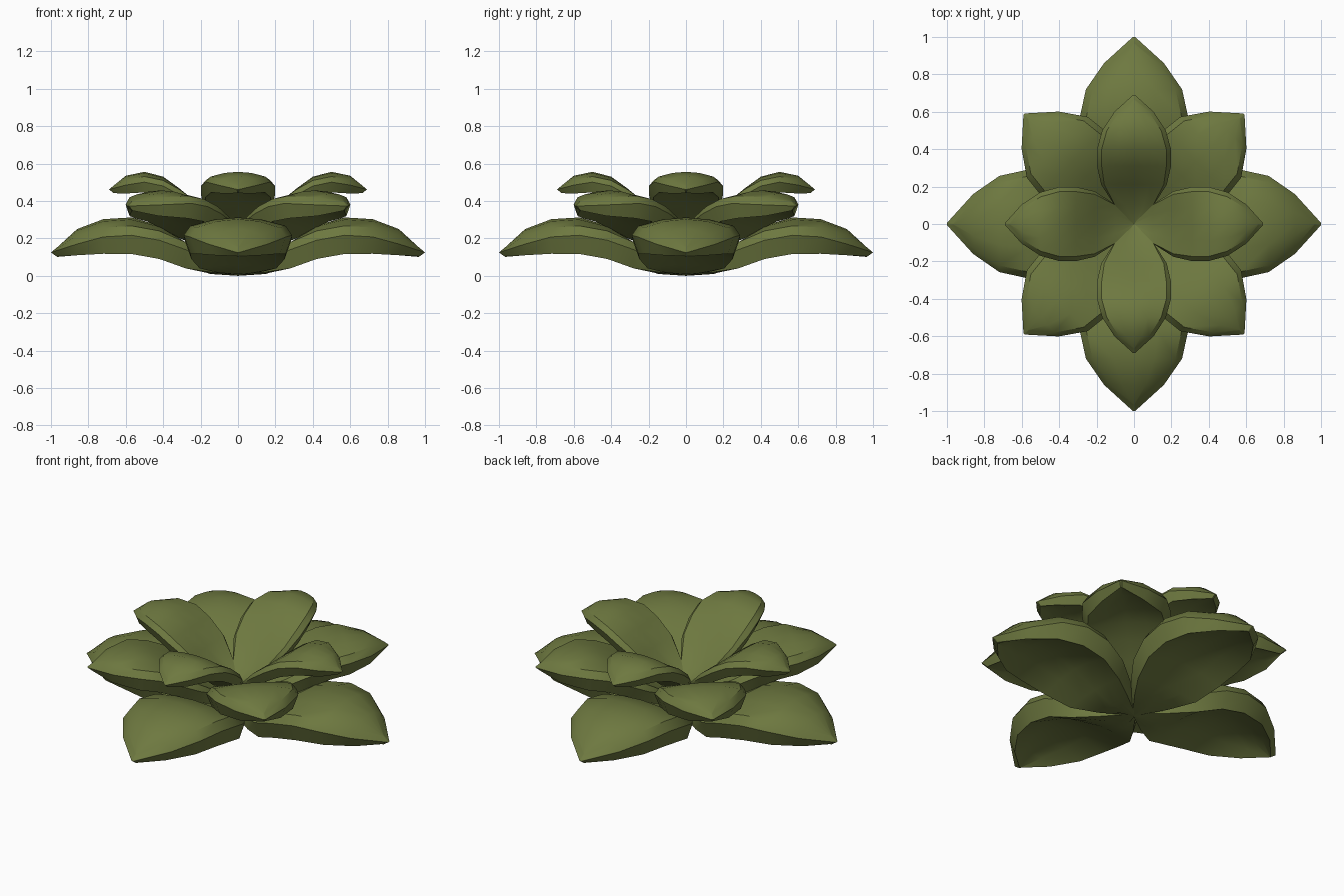
import bpy, bmesh, math
from mathutils import Matrix

if "Cube" in bpy.data.objects:
    bpy.data.objects.remove(bpy.data.objects["Cube"])

green = bpy.data.materials.new("olive_green")
green.diffuse_color = (0.155, 0.19, 0.051, 1)
green.use_nodes = True
green.node_tree.nodes["Principled BSDF"].inputs["Base Color"].default_value = green.diffuse_color

CROSS = [-1, -0.5, 0, 0.5, 1]


def petal(name, stations, inset, angle):
    """Thick leaf along +x with a rim chamfered above and below.
    Station: radius, half width, top z, edge droop, chamfer height, wall height, centre thickness."""
    verts, faces = [], []
    n, m = len(stations), len(CROSS)
    # top skin and underside skin, both inset from the widest outline
    for side in (0, 1):
        for i, (r, w, z, droop, cham, wall, thick) in enumerate(stations):
            ramp = min(1, max(0, (r - 0.08) / 0.2)) if side == 0 else min(1, r / 0.2)
            k = ramp * inset
            w2 = max(w * 0.6, w - k)
            r2 = r - k if i == n - 1 else r
            edge = droop if side == 0 else droop + cham + wall - thick
            z2 = z + (0.4 * inset if side == 0 and i == n - 1 else 0) - side * thick
            for c in CROSS:
                verts.append((r2, w2 * c, z2 - edge * c * c))
    off = n * m
    for i in range(n - 1):
        for j in range(m - 1):
            a = i * m + j
            faces.append((a, a + m, a + m + 1, a + 1))
            faces.append((off + a, off + a + 1, off + a + m + 1, off + a + m))
    # rim: chamfer above, sloping wall below, around the widest outline
    ring = list(range(m)) + [i * m + m - 1 for i in range(1, n)]
    ring += [(n - 1) * m + j for j in range(m - 2, -1, -1)]
    ring += [i * m for i in range(n - 2, 0, -1)]
    mid = {}
    for a in ring:
        r, w, z, droop, cham, wall, thick = stations[a // m]
        c = CROSS[a % m]
        mid[a] = len(verts)
        verts.append((r, w * c, z - droop * c * c - cham))
    for a, b in zip(ring, ring[1:] + ring[:1]):
        faces.append((a, b, mid[b], mid[a]))
        faces.append((mid[a], mid[b], off + b, off + a))
    me = bpy.data.meshes.new(name)
    me.from_pydata(verts, [], faces)
    me.transform(Matrix.Rotation(angle, 4, 'Z'))
    bm = bmesh.new()
    bm.from_mesh(me)
    bmesh.ops.recalc_face_normals(bm, faces=bm.faces)
    bm.to_mesh(me)
    bm.free()
    me.materials.append(green)
    ob = bpy.data.objects.new(name, me)
    bpy.context.collection.objects.link(ob)
    bpy.ops.object.select_all(action='DESELECT')
    ob.select_set(True)
    bpy.context.view_layer.objects.active = ob
    bpy.ops.object.shade_smooth_by_angle(angle=math.radians(33))


LOWER = [(0.0, 0.01, 0.08, 0, 0.01, 0.06, 0.08),
         (0.15, 0.148, 0.11, -0.01, 0.02, 0.08, 0.10),
         (0.28, 0.24, 0.18, 0.0, 0.04, 0.10, 0.12),
         (0.42, 0.285, 0.27, 0.03, 0.05, 0.10, 0.13),
         (0.57, 0.29, 0.312, 0.045, 0.05, 0.10, 0.13),
         (0.72, 0.257, 0.303, 0.045, 0.05, 0.09, 0.13),
         (0.86, 0.16, 0.25, 0.035, 0.045, 0.06, 0.10),
         (1.0, 0.006, 0.14, 0, 0.015, 0.02, 0.04)]
MIDDLE = [(0.0, 0.01, 0.15, 0, 0.005, 0.06, 0.07),
          (0.12, 0.12, 0.20, -0.02, 0.01, 0.07, 0.08),
          (0.24, 0.213, 0.29, -0.015, 0.03, 0.08, 0.09),
          (0.36, 0.238, 0.375, 0.005, 0.04, 0.08, 0.105),
          (0.47, 0.242, 0.43, 0.02, 0.04, 0.08, 0.11),
          (0.58, 0.23, 0.457, 0.03, 0.04, 0.08, 0.11),
          (0.71, 0.14, 0.44, 0.02, 0.04, 0.06, 0.09),
          (0.83, 0.006, 0.385, 0, 0.012, 0.025, 0.037)]
UPPER = [(0.0, 0.005, 0.21, 0, 0.004, 0.05, 0.06),
         (0.1, 0.104, 0.26, -0.02, 0.006, 0.06, 0.07),
         (0.21, 0.175, 0.37, -0.015, 0.025, 0.06, 0.08),
         (0.31, 0.198, 0.465, 0.005, 0.03, 0.06, 0.09),
         (0.4, 0.198, 0.53, 0.02, 0.03, 0.06, 0.09),
         (0.5, 0.17, 0.556, 0.025, 0.03, 0.055, 0.09),
         (0.6, 0.105, 0.535, 0.02, 0.03, 0.045, 0.075),
         (0.69, 0.005, 0.472, 0, 0.01, 0.02, 0.03)]

# three whorls of four leaves
for label, prof, inset, start in (("lower_leaf", LOWER, 0.035, 0),
                                  ("middle_leaf", MIDDLE, 0.03, 45),
                                  ("upper_leaf", UPPER, 0.025, 0)):
    for k in range(4):
        petal(f"{label}_{k + 1}", prof, inset, math.radians(start + 90 * k))
